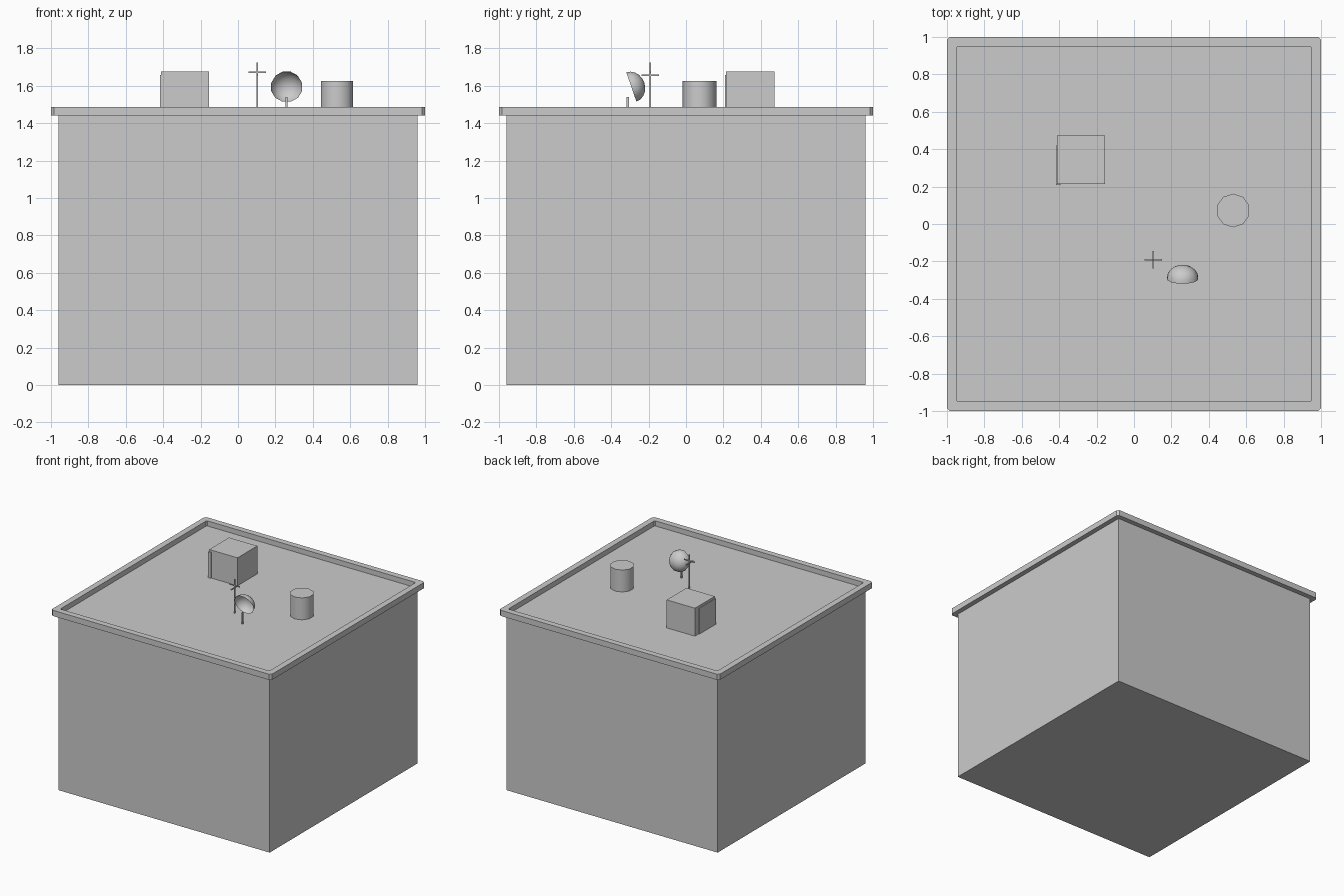
import bpy, bmesh, math
from mathutils import Matrix

if "Cube" in bpy.data.objects:
    bpy.data.objects.remove(bpy.data.objects["Cube"])

DECK = 1.445


def box(name, x, y, z):
    """Box from (min, max) ranges."""
    bpy.ops.mesh.primitive_cube_add(size=1)
    o = bpy.context.object
    o.name = name
    o.location = [(r[0] + r[1]) / 2 for r in (x, y, z)]
    o.scale = [r[1] - r[0] for r in (x, y, z)]
    bpy.ops.object.transform_apply(location=True, rotation=False, scale=True)
    return o


def bar(name, centre, size):
    return box(name, *[(c - s / 2, c + s / 2) for c, s in zip(centre, size)])


def mesh_object(name, bm):
    me = bpy.data.meshes.new(name)
    bm.to_mesh(me)
    bm.free()
    o = bpy.data.objects.new(name, me)
    bpy.context.collection.objects.link(o)
    return o


def smooth(o, degrees):
    bpy.ops.object.select_all(action='DESELECT')
    o.select_set(True)
    bpy.context.view_layer.objects.active = o
    bpy.ops.object.shade_smooth_by_angle(angle=math.radians(degrees))


# Main building block, its top is the roof deck
box("building_body", (-0.96, 0.96), (-0.96, 0.96), (0, DECK))


# Parapet: square ring with clipped corners
def clipped_square(h, c):
    return [(h, -h + c), (h, h - c), (h - c, h), (-h + c, h),
            (-h, h - c), (-h, -h + c), (-h + c, -h), (h - c, -h)]


bm = bmesh.new()
section = [(1.0, 0.016, 1.44), (1.0, 0.016, 1.487), (0.95, 0.008, 1.487), (0.95, 0.008, 1.44)]
rings = [[bm.verts.new((x, y, z)) for x, y in clipped_square(h, c)] for h, c, z in section]
for i in range(4):
    a, b = rings[i], rings[(i + 1) % 4]
    for j in range(8):
        k = (j + 1) % 8
        bm.faces.new((a[j], a[k], b[k], b[j]))
bmesh.ops.recalc_face_normals(bm, faces=bm.faces)
mesh_object("roof_parapet", bm)

# Stair hut with a door panel
box("stair_hut", (-0.412, -0.155), (0.215, 0.472), (DECK - 0.005, 1.675))
box("hut_door", (-0.418, -0.393), (0.208, 0.42), (DECK - 0.005, 1.657))

# Water tank
bpy.ops.mesh.primitive_cylinder_add(vertices=10, radius=0.09, depth=0.185,
                                    location=(0.53, 0.072, 1.5325))
tank = bpy.context.object
tank.name = "water_tank"
smooth(tank, 40)

# Antenna mast with two crossed bars
bar("antenna_mast", (0.104, -0.192, (DECK + 1.725) / 2), (0.008, 0.008, 1.725 - DECK))
bar("antenna_bar_upper", (0.104, -0.192, 1.673), (0.094, 0.008, 0.008))
bar("antenna_bar_lower", (0.104, -0.192, 1.655), (0.008, 0.094, 0.008))

# Dish: open bowl, bulging to the back and tipped downwards
bm = bmesh.new()
SIDES, RINGS, R, DEPTH = 12, 5, 0.086, 0.073
rows = []
for i in range(RINGS):
    t = math.pi / 2 * i / RINGS
    rows.append([bm.verts.new((R * math.cos(t) * math.cos(a), R * math.cos(t) * math.sin(a),
                               DEPTH * math.sin(t)))
                 for a in [2 * math.pi * (j + 0.5) / SIDES for j in range(SIDES)]])
tip = bm.verts.new((0, 0, DEPTH))
for j in range(SIDES):
    k = (j + 1) % SIDES
    for a, b in zip(rows, rows[1:]):
        bm.faces.new((a[j], a[k], b[k], b[j]))
    bm.faces.new((rows[-1][j], rows[-1][k], tip))
tilt = Matrix.Translation((0.26, -0.292, 1.593)) @ Matrix.Rotation(math.radians(-71), 4, 'X')
bmesh.ops.transform(bm, matrix=tilt, verts=bm.verts)
dish = mesh_object("satellite_dish", bm)
smooth(dish, 40)

# Dish post
bar("dish_post", (0.26, -0.312, (DECK + 1.54) / 2), (0.01, 0.014, 1.54 - DECK))
